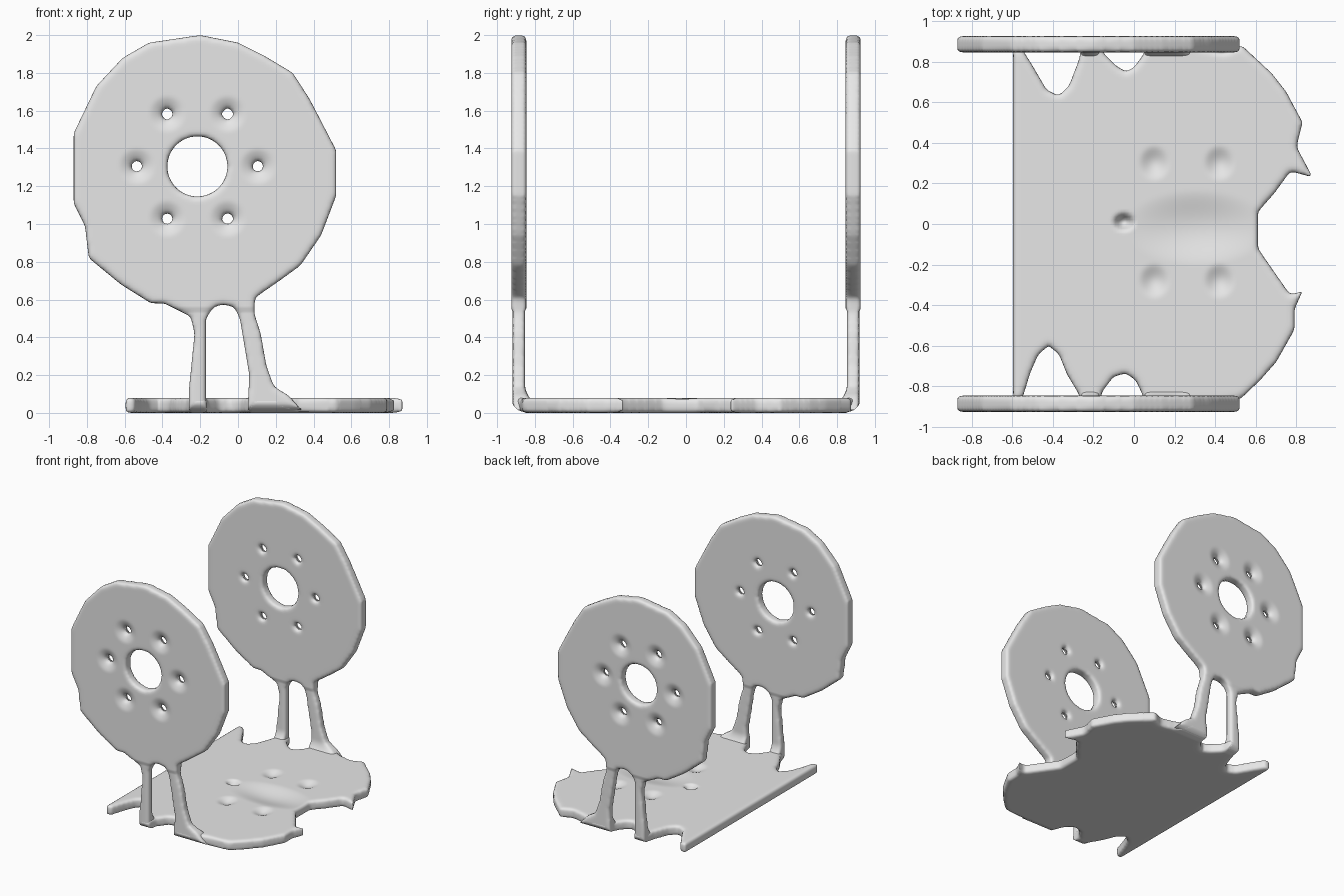
import bpy
import math

cube = bpy.data.objects.get("Cube")
if cube:
    bpy.data.objects.remove(cube)

THICK = 0.08          # sheet thickness
PANEL_Y = 0.885       # middle of each upright panel
BEND_Y = 0.85         # where the sheet starts to bend upward

grey = bpy.data.materials.new("light grey metal")
grey.use_nodes = True
COLOUR = (0.8, 0.8, 0.8, 1)
grey.diffuse_color = COLOUR
grey.node_tree.nodes["Principled BSDF"].inputs["Base Color"].default_value = COLOUR


def circle(cx, cy, r, sides):
    """Clockwise ring of points, used as a hole."""
    return [(cx + r * math.cos(-math.tau * i / sides),
             cy + r * math.sin(-math.tau * i / sides)) for i in range(sides)]


def evaluated_mesh(obj):
    graph = bpy.context.evaluated_depsgraph_get()
    return bpy.data.meshes.new_from_object(obj.evaluated_get(graph))


def soft_sheet(loops):
    """Fill outline and holes, thicken, and soften all the edges."""
    curve = bpy.data.curves.new("sheet outline", "CURVE")
    curve.dimensions = "2D"
    curve.fill_mode = "BOTH"
    curve.extrude = THICK / 2
    for loop in loops:
        spline = curve.splines.new("POLY")
        spline.points.add(len(loop) - 1)
        for point, (x, y) in zip(spline.points, loop):
            point.co = (x, y, 0, 1)
        spline.use_cyclic_u = True
    flat = bpy.data.objects.new("sheet outline", curve)
    bpy.context.collection.objects.link(flat)
    solid = bpy.data.objects.new("sheet solid", evaluated_mesh(flat))
    bpy.context.collection.objects.link(solid)
    weld = solid.modifiers.new("weld", "WELD")
    weld.merge_threshold = 0.0005
    remesh = solid.modifiers.new("remesh", "REMESH")
    remesh.mode = "VOXEL"
    remesh.voxel_size = 0.014
    smooth = solid.modifiers.new("soften", "SMOOTH")
    smooth.factor = 0.5
    smooth.iterations = 5
    mesh = evaluated_mesh(solid)
    for helper in (flat, solid):
        bpy.data.objects.remove(helper)
    return mesh


def press(mesh, dents):
    """Push shallow oval dents (x, y, rx, ry, depth) into the upper face."""
    for v in mesh.vertices:
        if v.co.z > 0:
            for x, y, rx, ry, depth in dents:
                e = ((v.co.x - x) / rx) ** 2 + ((v.co.y - y) / ry) ** 2
                if e < 1:
                    v.co.z -= depth * (1 - e) ** 2


def round_bend(co):
    """Round the outer corner where base and uprights meet."""
    dy, dz = abs(co.y) - BEND_Y, co.z - THICK
    reach = math.hypot(dy, dz)
    if dy > 0 and dz < 0 and reach > 0.075:
        k = 0.075 / reach
        co.y = math.copysign(BEND_Y + dy * k, co.y)
        co.z = THICK + dz * k


def finish(name, mesh):
    mesh.name = name
    mesh.materials.clear()
    mesh.materials.append(grey)
    mesh.polygons.foreach_set("material_index", [0] * len(mesh.polygons))
    mesh.shade_smooth()
    obj = bpy.data.objects.new(name, mesh)
    bpy.context.collection.objects.link(obj)


# Upright panel: worn disc with two legs, counter-clockwise from the foot
panel_outline = [
    (.05, 0), (.34, .01), (.27, .09), (.19, .14), (.15, .25), (.12, .42), (.085, .53),
    (.09, .61), (.22, .7), (.33, .78), (.44, .94), (.52, 1.15), (.52, 1.39),
    (.38, 1.66), (.29, 1.8), (.14, 1.89), (0, 1.96), (-.2, 2), (-.47, 1.96),
    (-.61, 1.88), (-.75, 1.73), (-.87, 1.48), (-.87, 1.11), (-.81, .99),
    (-.79, .82), (-.62, .68), (-.46, .58), (-.39, .58), (-.25, .51),
    (-.23, .42), (-.26, .12), (-.26, 0), (-.17, 0), (-.17, .5), (-.13, .56),
    (-.08, .575), (-.02, .56), (.01, .5), (.06, .2)]
HUB = (-.215, 1.305)
bolts = [(HUB[0] + .32 * math.cos(math.tau * i / 6),
          HUB[1] + .32 * math.sin(math.tau * i / 6)) for i in range(6)]
panel_holes = [circle(*HUB, .16, 28)] + [circle(*b, .031, 12) for b in bolts]

for name, side in (("front_panel", -1), ("back_panel", 1)):
    panel = soft_sheet([panel_outline] + panel_holes)
    press(panel, [(x, y, .1, .1, .025) for x, y in bolts])
    for v in panel.vertices:
        x, z, w = v.co
        if z < 0.55:                      # legs are slightly thinner
            w *= 0.82
        if w < 0 and z < 0.15:            # inner fillet at the foot
            w -= 5 * (0.15 - z) ** 2
        v.co = (x, side * (PANEL_Y + w), z)
        round_bend(v.co)
    if side > 0:
        panel.flip_normals()
    finish(name, panel)

# Base plate: straight left edge, torn front, back and right edges
base_outline = [
    (-.595, -.86), (-.55, -.86), (-.51, -.73), (-.47, -.64), (-.42, -.6),
    (-.37, -.64), (-.33, -.74), (-.27, -.84), (-.25, -.92), (-.17, -.92),
    (-.16, -.83), (-.1, -.75), (-.04, -.735), (.01, -.77), (.05, -.86),
    (.07, -.92), (.22, -.92), (.32, -.88), (.52, -.865), (.62, -.77), (.7, -.68),
    (.79, -.52), (.79, -.42), (.83, -.33), (.77, -.35), (.7, -.25), (.61, -.12),
    (.61, .06), (.69, .15), (.77, .26), (.88, .23), (.8, .38), (.83, .5),
    (.75, .65), (.68, .74), (.53, .88), (.44, .84), (.32, .87), (.22, .92),
    (.07, .92), (.05, .84), (0, .77), (-.04, .75), (-.09, .78), (-.15, .84),
    (-.17, .92), (-.25, .92), (-.27, .81), (-.32, .68), (-.37, .63),
    (-.43, .66), (-.5, .78), (-.55, .86), (-.595, .86)]
base = soft_sheet([base_outline])
press(base, [(.31, -.02, .36, .19, .03), (-.05, .01, .06, .05, .06)]
      + [(x, y, .08, .09, .025) for x in (.1, .42) for y in (-.28, .3)])
for v in base.vertices:
    v.co.z += THICK / 2
    round_bend(v.co)
finish("base_plate", base)
